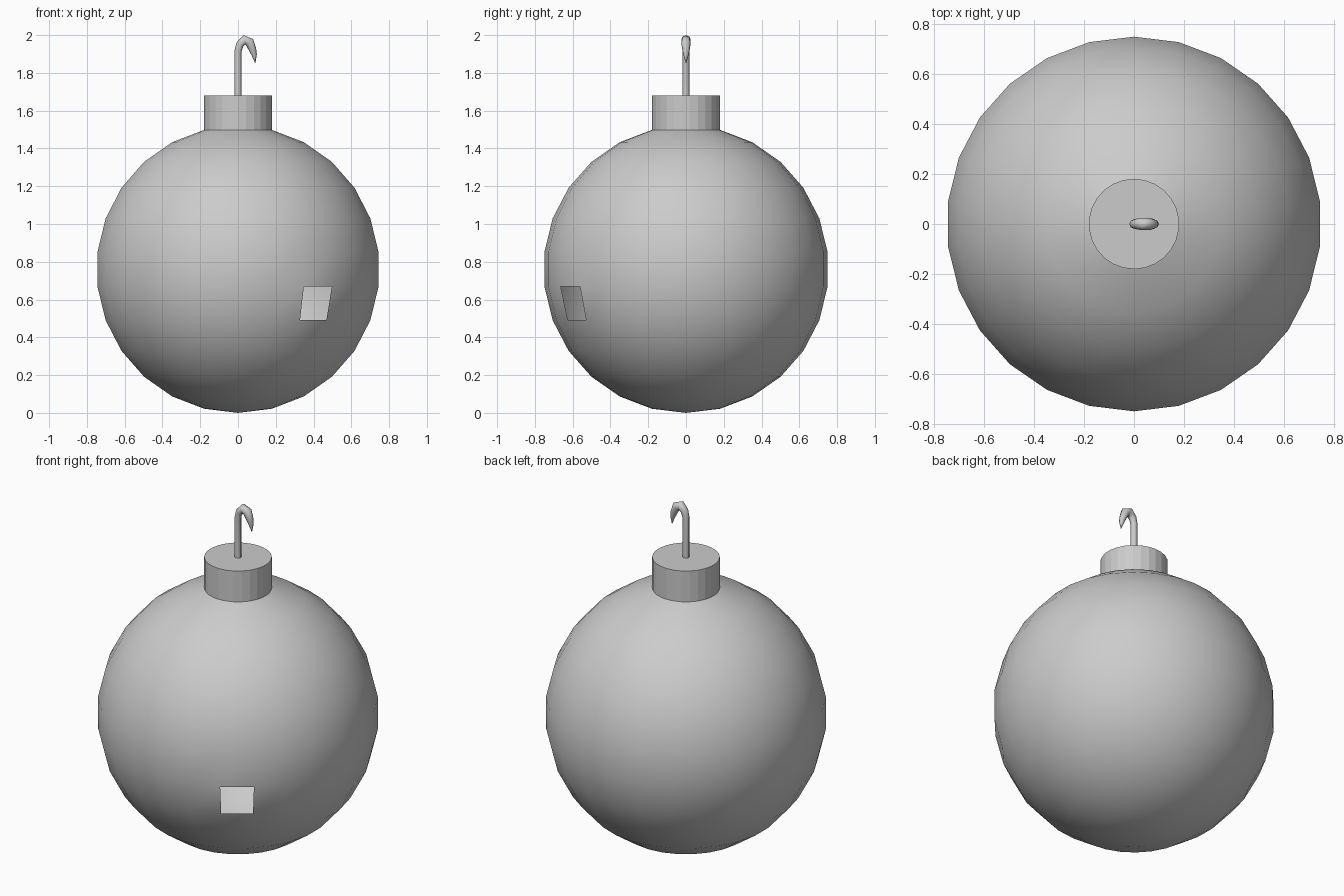
import bpy, bmesh
from math import sin, cos, pi

if "Cube" in bpy.data.objects:
    bpy.data.objects.remove(bpy.data.objects["Cube"])

SIDES = 26


def lathe(name, profile, smooth, skip=()):
    """Revolve (radius, z) points about z; skip holds (ring, side) openings."""
    bm = bmesh.new()
    rings = []
    for r, z in profile:
        if r < 1e-6:
            rings.append([bm.verts.new((0, 0, z))] * SIDES)
        else:
            rings.append([bm.verts.new((r * sin(2 * pi * k / SIDES),
                                        -r * cos(2 * pi * k / SIDES), z))
                          for k in range(SIDES)])
    for i in range(len(rings) - 1):
        a, b = rings[i], rings[i + 1]
        for k in range(SIDES):
            if (i, k) in skip:
                continue
            n = (k + 1) % SIDES
            corners = list(dict.fromkeys((a[k], a[n], b[n], b[k])))
            bm.faces.new(corners).smooth = smooth
    bm.normal_update()
    me = bpy.data.meshes.new(name)
    bm.to_mesh(me)
    bm.free()
    ob = bpy.data.objects.new(name, me)
    bpy.context.collection.objects.link(ob)
    return ob


# hollow round body, open under the cap, with one small window opening
R, H = 0.755, 0.76
ball = [(R * sin(pi * i / 13), H - H * cos(pi * i / 13)) for i in range(13)]
lathe("ball", ball, True, skip={(5, 2)})

# cap collar rising from the top ring of the ball
r_top, z_top = ball[-1]
lathe("cap", [(r_top, z_top), (r_top, 1.68), (0, 1.68)], False)

# hanging hook: x, z, thickness along the wire, tapering to a point
path = [(0, 1.67, .0185), (0, 1.915, .0185), (.01, 1.95, .021),
        (.034, 1.975, .025), (.062, 1.962, .025), (.077, 1.925, .020),
        (.086, 1.895, .014), (.091, 1.852, .001)]
cu = bpy.data.curves.new("hook", 'CURVE')
cu.dimensions = '3D'
cu.bevel_depth = 1.0
cu.bevel_resolution = 2
cu.use_fill_caps = True
sp = cu.splines.new('POLY')
sp.points.add(len(path) - 1)
for p, (x, z, r) in zip(sp.points, path):
    p.co = (x, 0, z, 1)
    p.radius = r
sp.use_smooth = True
hook = bpy.data.objects.new("hook", cu)
bpy.context.collection.objects.link(hook)
